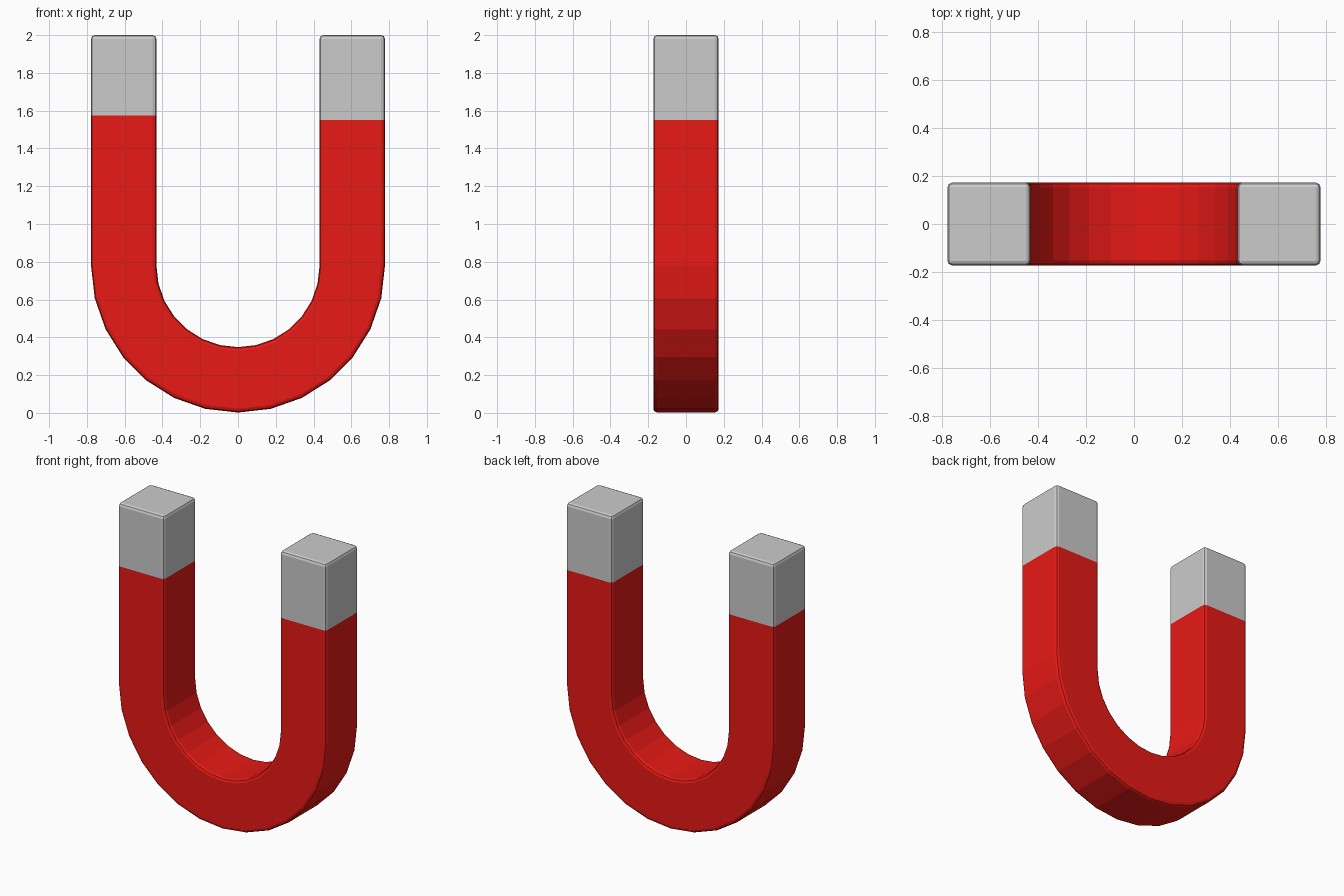
import bpy
import bmesh
from math import sin, cos, pi

if "Cube" in bpy.data.objects:
    bpy.data.objects.remove(bpy.data.objects["Cube"])

HALF = 0.173      # half thickness of the bar
R = 0.605         # centreline radius of the bend
CZ = 0.78         # height of the bend centre
TOP = 2.0
BEVEL = 0.02
JOINT_L, JOINT_R = 1.575, 1.55


def section(inset=0.0):
    """Square with rounded corners, as (radial, depth) offsets."""
    pts = []
    core = HALF - BEVEL
    for q, (sx, sy) in enumerate([(1, 1), (-1, 1), (-1, -1), (1, -1)]):
        for k in range(3):
            a = q * pi / 2 + k * pi / 4
            rad = BEVEL - inset
            pts.append((sx * core + rad * cos(a), sy * core + rad * sin(a)))
    return pts


def ring(angle, z_shift=0.0, inset=0.0):
    """Section placed on the U path; angle 0 is the right leg, pi the left."""
    return [((R + u) * cos(angle), v, CZ - (R + u) * sin(angle) + z_shift)
            for u, v in section(inset)]


def loft(name, rings, end=False, material=None):
    bm = bmesh.new()
    loops = [[bm.verts.new(p) for p in r] for r in rings]
    for a, b in zip(loops, loops[1:]):
        n = len(a)
        for i in range(n):
            j = (i + 1) % n
            bm.faces.new((a[i], a[j], b[j], b[i]))
    if end:
        bm.faces.new(loops[-1])
    # Winding follows the path direction; orient from the outermost side
    bmesh.ops.recalc_face_normals(bm, faces=bm.faces)
    outer = max(bm.faces, key=lambda f: f.calc_center_median().x)
    if outer.normal.x < 0:
        bmesh.ops.reverse_faces(bm, faces=bm.faces)
    mesh = bpy.data.meshes.new(name)
    bm.to_mesh(mesh)
    bm.free()
    obj = bpy.data.objects.new(name, mesh)
    bpy.context.collection.objects.link(obj)
    if material:
        mesh.materials.append(material)
    return obj


# Red U-shaped body
red = bpy.data.materials.new("red_paint")
red.diffuse_color = (0.8, 0.01, 0.008, 1)
red.use_nodes = True
red.node_tree.nodes["Principled BSDF"].inputs["Base Color"].default_value = red.diffuse_color
body = [ring(0, JOINT_R - CZ)]
body += [ring(pi * i / 14) for i in range(15)]
body += [ring(pi, JOINT_L - CZ)]
loft("magnet_body", body, material=red)

# Bare metal pole tips with softened top edges
for name, angle, joint in (("left_tip", pi, JOINT_L), ("right_tip", 0, JOINT_R)):
    rings = [ring(angle, joint - CZ)]
    for k in range(3):
        a = k * pi / 4
        z = TOP - BEVEL + BEVEL * sin(a)
        rings.append(ring(angle, z - CZ, min(BEVEL * (1 - cos(a)), BEVEL * 0.95)))
    loft(name, rings, end=True)
